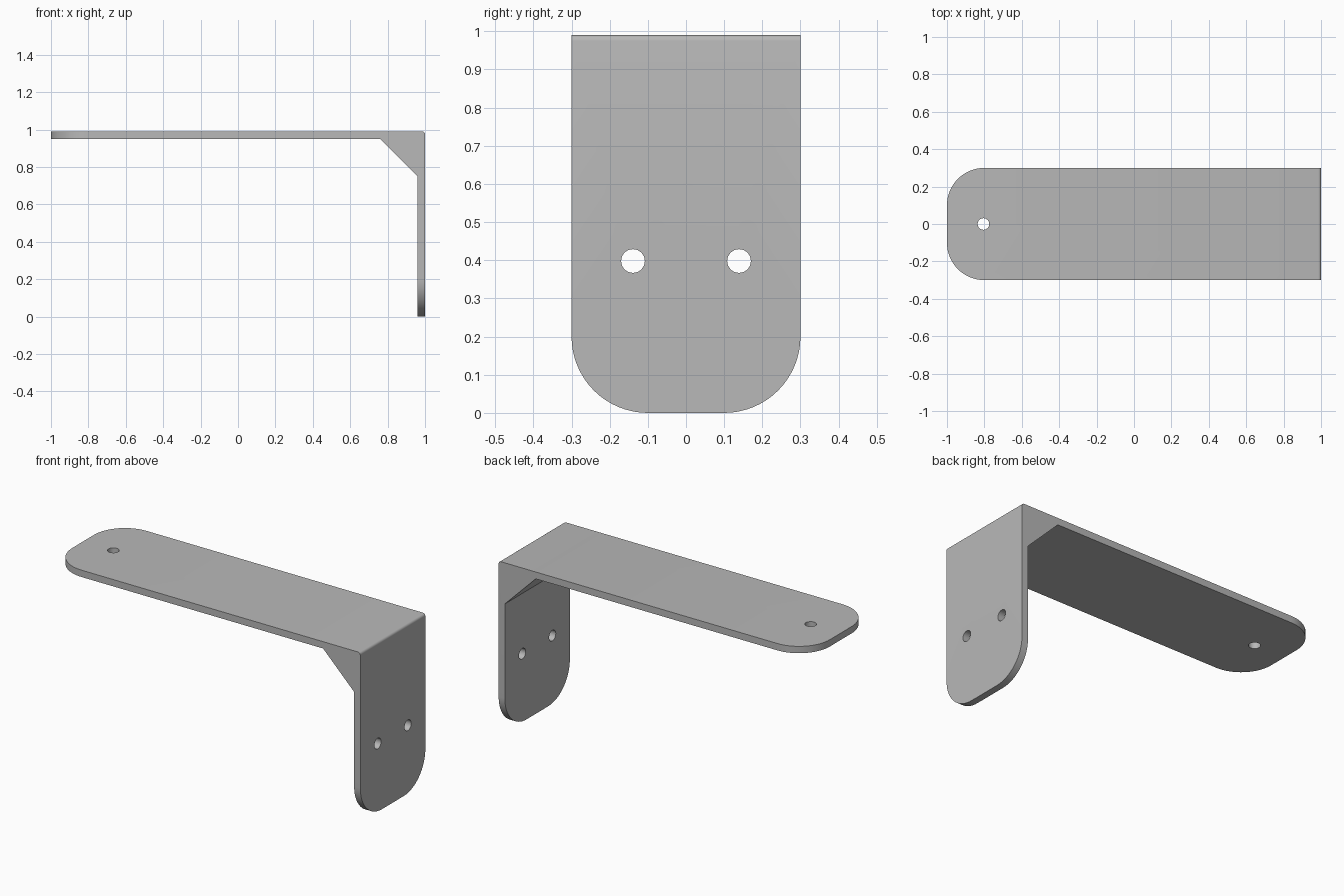
import bpy, bmesh, math
from mathutils import Vector

if "Cube" in bpy.data.objects:
    bpy.data.objects.remove(bpy.data.objects["Cube"], do_unlink=True)

TOP, THICK, HALF, ROUND, BRACE = 0.99, 0.04, 0.3, 0.2, 0.2

metal = bpy.data.materials.new("plain_grey")
metal.use_nodes = True
grey = (0.48, 0.48, 0.48, 1)
metal.diffuse_color = grey
metal.node_tree.nodes["Principled BSDF"].inputs["Base Color"].default_value = grey

# Bracket body: L profile with a sloped inner corner, extruded across the width
under, inner = TOP - THICK, 1 - THICK
profile = [(-1, TOP), (-1, under), (inner - BRACE, under),
           (inner, under - BRACE), (inner, 0), (1, 0), (1, TOP)]
bm = bmesh.new()
face = bm.faces.new([bm.verts.new((x, -HALF, z)) for x, z in profile])
ext = bmesh.ops.extrude_face_region(bm, geom=[face])
bmesh.ops.translate(bm, vec=(0, 2 * HALF, 0),
                    verts=[g for g in ext["geom"] if isinstance(g, bmesh.types.BMVert)])
bmesh.ops.recalc_face_normals(bm, faces=bm.faces)


def round_edges(test, radius, segments):
    edges = [e for e in bm.edges if test(*[v.co for v in e.verts])]
    bmesh.ops.bevel(bm, geom=edges, offset=radius, segments=segments,
                    profile=0.5, affect='EDGES', clamp_overlap=False)


# Rounded ends of the arm and the leg, then the softened outer bend
round_edges(lambda a, b: a.y == b.y and a.x == b.x == -1, ROUND, 16)
round_edges(lambda a, b: a.y == b.y and a.z == b.z == 0, ROUND, 16)
round_edges(lambda a, b: min(a.x, b.x) > 0.999 and min(a.z, b.z) > TOP - 0.001, 0.015, 4)

mesh = bpy.data.meshes.new("bracket")
bm.to_mesh(mesh)
bm.free()
mesh.materials.append(metal)
bracket = bpy.data.objects.new("bracket", mesh)
bpy.context.collection.objects.link(bracket)


# Screw holes
def drill(location, rotation):
    bpy.ops.mesh.primitive_cylinder_add(vertices=32, radius=0.031, depth=0.2,
                                        location=location, rotation=rotation)
    cutter = bpy.context.object
    cutter.name = "hole_cutter"
    cutter.hide_render = True
    cutter.data.materials.append(metal)
    bpy.ops.object.select_all(action='DESELECT')
    bpy.context.view_layer.objects.active = bracket
    bracket.select_set(True)
    mod = bracket.modifiers.new("hole", 'BOOLEAN')
    mod.operation = 'DIFFERENCE'
    mod.solver = 'EXACT'
    mod.object = cutter
    bpy.ops.object.modifier_apply(modifier=mod.name)
    bpy.data.objects.remove(cutter, do_unlink=True)


drill((-0.805, 0, TOP - THICK / 2), (0, 0, 0))
for side in (-1, 1):
    drill((1 - THICK / 2, side * 0.139, 0.398), (0, math.pi / 2, 0))

bpy.ops.object.shade_smooth_by_angle(angle=math.radians(30))
